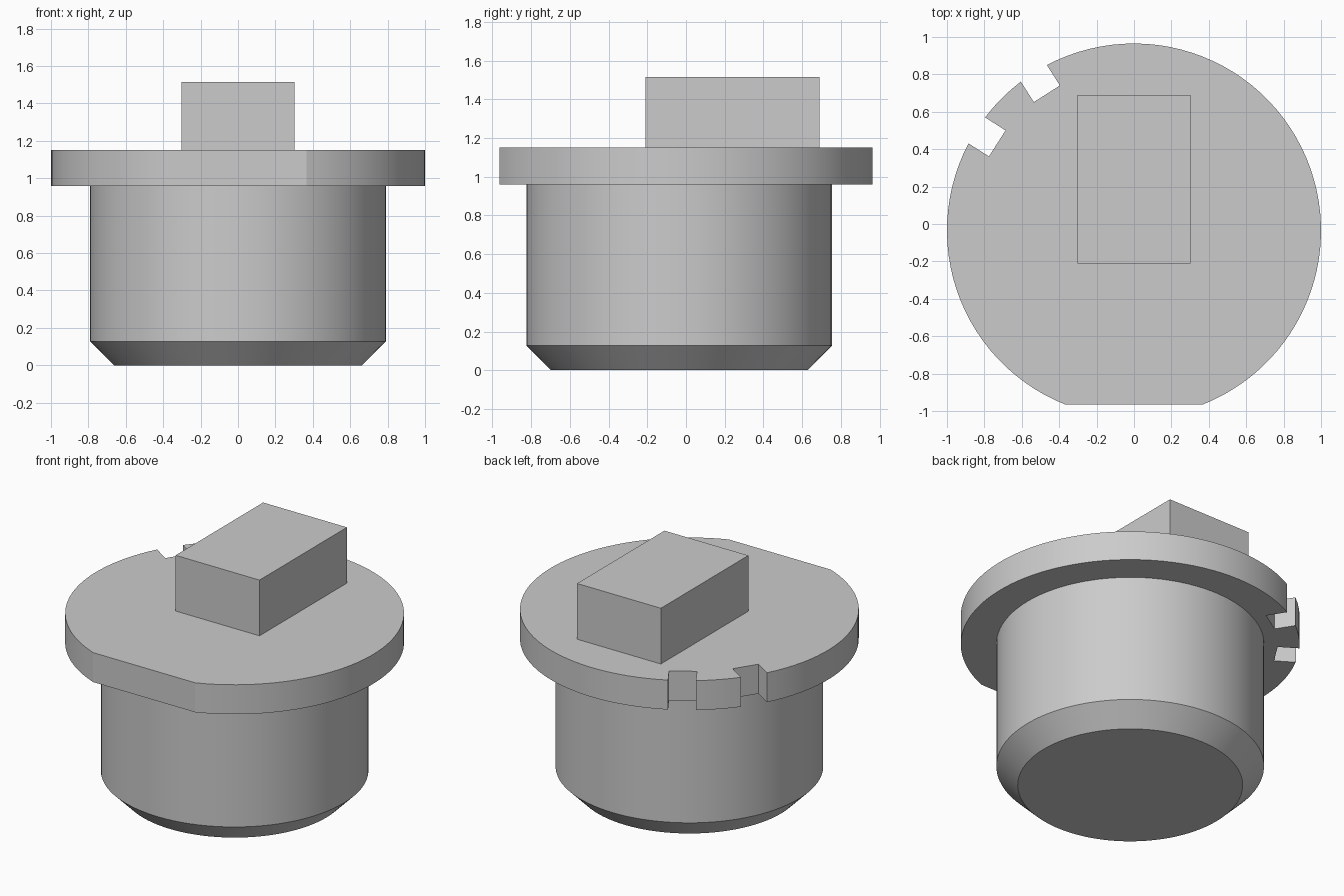
import bpy, bmesh
from math import radians, degrees, cos, sin, asin, acos, sqrt, pi

CENTRE_Y = -0.035
BODY_R, FOOT_R, CHAMFER_Z = 0.79, 0.664, 0.128
RIM_BOTTOM, RIM_TOP, BLOCK_TOP = 0.96, 1.152, 1.515
FLAT_DISTANCE = 0.93
NOTCH_ANGLES, NOTCH_HALF, NOTCH_FLOOR = (122.5, 147.5), 0.0825, 0.867

old = bpy.data.objects.get("Cube")
if old:
    bpy.data.objects.remove(old, do_unlink=True)

# Plain grey finish
grey = bpy.data.materials.new("plain grey")
grey.use_nodes = True
grey.diffuse_color = (0.6, 0.6, 0.6, 1)
grey.node_tree.nodes["Principled BSDF"].inputs["Base Color"].default_value = (0.6, 0.6, 0.6, 1)


def circle(radius, steps=96):
    return [(radius * cos(2 * pi * i / steps), radius * sin(2 * pi * i / steps))
            for i in range(steps)]


def arc(start, end):
    """Points on the unit circle between two angles in degrees."""
    steps = max(2, round((end - start) / 3.5))
    angles = [radians(start + (end - start) * i / steps) for i in range(steps + 1)]
    return [(cos(a), sin(a)) for a in angles]


def loft(name, sections, smooth=True):
    """Join outlines stacked at given heights into one closed solid."""
    bm = bmesh.new()
    rings = [[bm.verts.new((x, y, z)) for x, y in outline] for outline, z in sections]
    for low, high in zip(rings, rings[1:]):
        for i in range(len(low)):
            j = (i + 1) % len(low)
            bm.faces.new((low[i], low[j], high[j], high[i]))
    bm.faces.new(rings[0][::-1])
    bm.faces.new(rings[-1])
    mesh = bpy.data.meshes.new(name)
    bm.to_mesh(mesh)
    bm.free()
    mesh.materials.append(grey)
    obj = bpy.data.objects.new(name, mesh)
    obj.location.y = CENTRE_Y
    bpy.context.collection.objects.link(obj)
    if smooth:
        bpy.ops.object.select_all(action='DESELECT')
        obj.select_set(True)
        bpy.context.view_layer.objects.active = obj
        bpy.ops.object.shade_smooth_by_angle(angle=radians(15))
    return obj


# Round body with a chamfered foot
loft("plug_body", [(circle(FOOT_R), 0), (circle(BODY_R), CHAMFER_Z), (circle(BODY_R), RIM_BOTTOM)])

# Rim outline: arcs broken by two square notches, closed by the front flat
flat_half = degrees(acos(FLAT_DISTANCE))
notch_half = degrees(asin(NOTCH_HALF))
outline, start = [], -90 + flat_half
for angle in NOTCH_ANGLES:
    outline += arc(start, angle - notch_half)
    a = radians(angle)
    for side in (-NOTCH_HALF, NOTCH_HALF):
        outline.append((NOTCH_FLOOR * cos(a) - side * sin(a),
                        NOTCH_FLOOR * sin(a) + side * cos(a)))
    start = angle + notch_half
outline += arc(start, 270 - flat_half)
loft("notched_rim", [(outline, RIM_BOTTOM), (outline, RIM_TOP)])

# Rectangular block on top, set towards the back
front, back, half = -0.21 - CENTRE_Y, 0.69 - CENTRE_Y, 0.302
rectangle = [(-half, front), (half, front), (half, back), (-half, back)]
loft("top_block", [(rectangle, RIM_TOP), (rectangle, BLOCK_TOP)], smooth=False)
